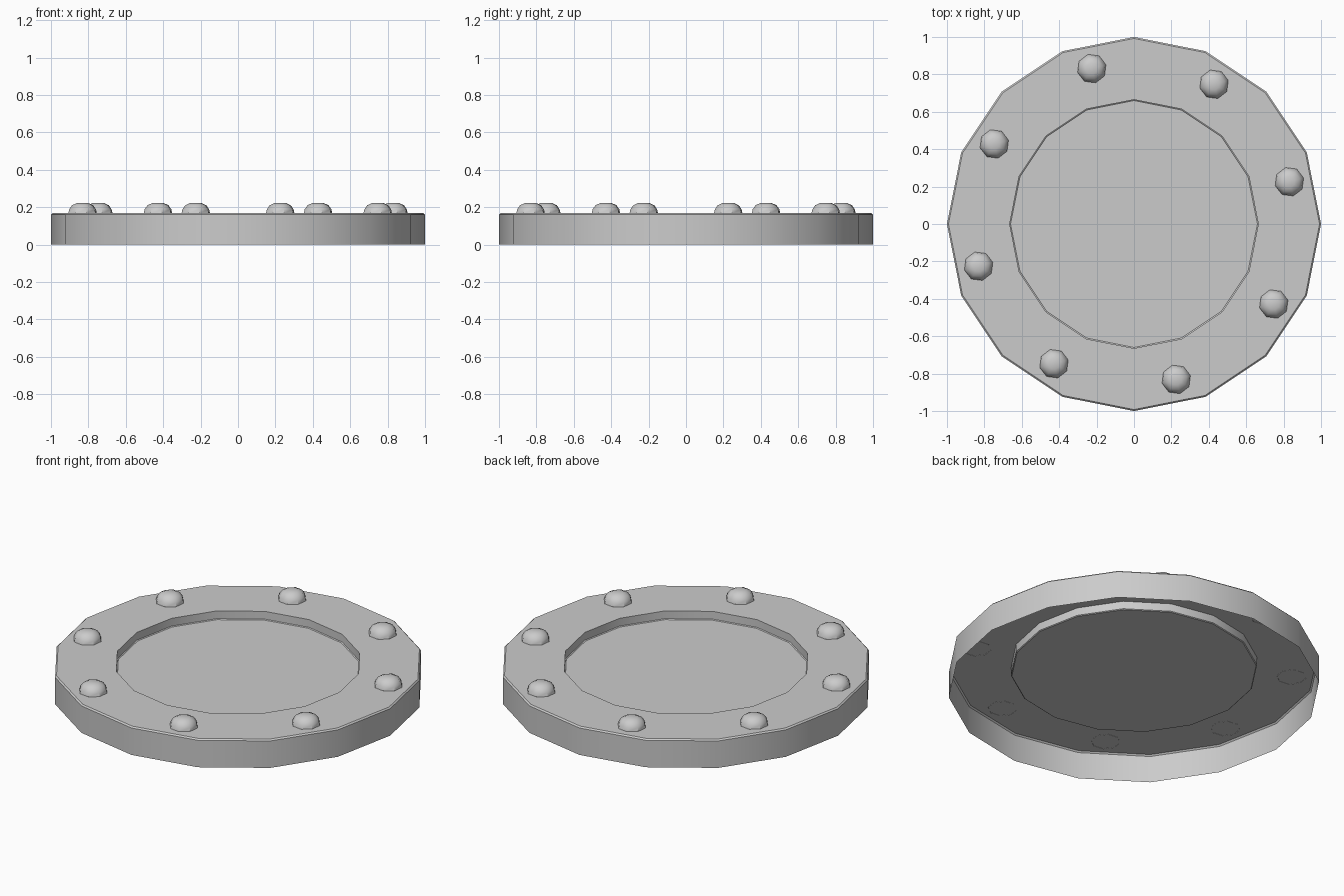
import bpy, bmesh
from math import cos, sin, radians, tau

if "Cube" in bpy.data.objects:
    bpy.data.objects.remove(bpy.data.objects["Cube"])

def lathe(name, profile, sides, cap, loc=(0, 0, 0), turn=0.0, smooth=35):
    """Spin an (r, z) profile; optionally cap its last ring."""
    bm = bmesh.new()
    rings = [[bm.verts.new((r * cos(tau * i / sides), r * sin(tau * i / sides), z))
              for i in range(sides)] for r, z in profile]
    for a, b in zip(rings, rings[1:]):
        for i in range(sides):
            j = (i + 1) % sides
            bm.faces.new((a[i], a[j], b[j], b[i]))
    if cap:
        bm.faces.new(rings[-1])
    mesh = bpy.data.meshes.new(name)
    bm.to_mesh(mesh)
    bm.free()
    ob = bpy.data.objects.new(name, mesh)
    bpy.context.collection.objects.link(ob)
    ob.location = loc
    ob.rotation_euler.z = turn
    bpy.ops.object.select_all(action='DESELECT')
    ob.select_set(True)
    bpy.context.view_layer.objects.active = ob
    bpy.ops.object.shade_smooth_by_angle(angle=radians(smooth))
    return ob

# Open-bottomed plate: outer wall, softened rim, flat ring, recessed floor
lathe("flange_plate",
      [(1, 0), (1, 0.16), (0.992, 0.168), (0.665, 0.168), (0.665, 0.122), (0.66, 0.118)],
      16, True)

# Eight domed rivets around the ring
for k in range(8):
    a = radians(15.2 + 45 * k)
    lathe("rivet", [(0.079, 0), (0.074, 0.022), (0.058, 0.044), (0.03, 0.056)], 8, True,
          (0.861 * cos(a), 0.861 * sin(a), 0.167), a, 40)
